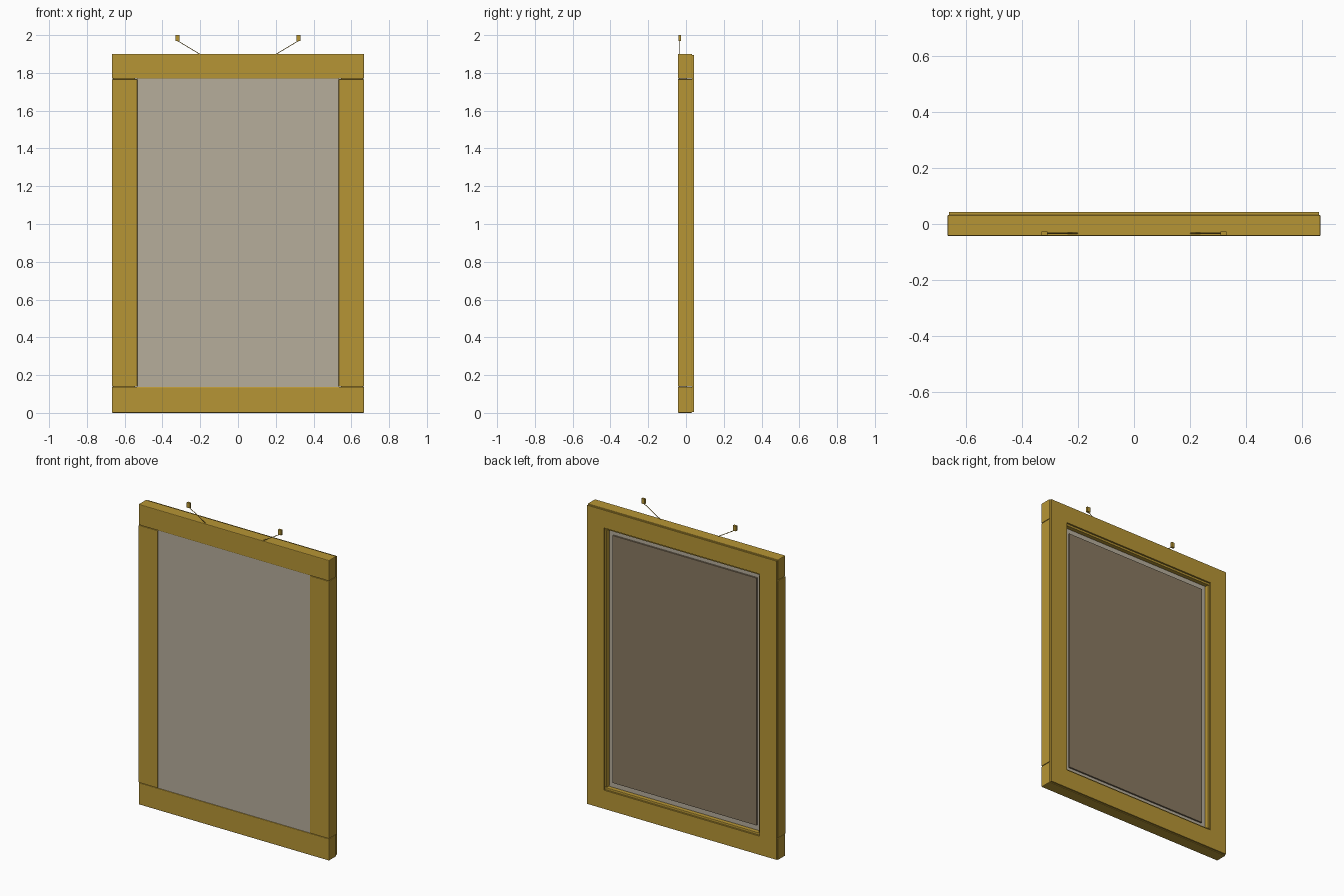
import bpy, bmesh
from mathutils import Vector

if "Cube" in bpy.data.objects:
    bpy.data.objects.remove(bpy.data.objects["Cube"])


def material(name, rgb):
    m = bpy.data.materials.new(name)
    m.diffuse_color = (*rgb, 1)
    m.use_nodes = True
    m.node_tree.nodes["Principled BSDF"].inputs["Base Color"].default_value = m.diffuse_color
    return m


GOLD = material("golden_wood", (0.47, 0.30, 0.035))
BEIGE = material("beige_panel", (0.47, 0.42, 0.33))
BROWN = material("brown_backing", (0.25, 0.19, 0.12))


def finish(name, bm, mat):
    me = bpy.data.meshes.new(name)
    bm.to_mesh(me)
    bm.free()
    me.materials.append(mat)
    ob = bpy.data.objects.new(name, me)
    bpy.context.collection.objects.link(ob)
    return ob


def box(name, x, y, z, mat, bevel=0):
    """Box from (min, max) ranges, with an optional bevel."""
    bm = bmesh.new()
    bmesh.ops.create_cube(bm, size=1)
    for v in bm.verts:
        v.co = Vector([(a + b) / 2 + c * (b - a) for (a, b), c in zip((x, y, z), v.co)])
    if bevel:
        bmesh.ops.bevel(bm, geom=bm.edges[:], offset=bevel, segments=2,
                        profile=0.5, affect='EDGES')
    return finish(name, bm, mat)


def rod(name, a, b, radius, mat):
    a, b = Vector(a), Vector(b)
    bm = bmesh.new()
    bmesh.ops.create_cone(bm, cap_ends=True, segments=8, radius1=radius,
                          radius2=radius, depth=(b - a).length)
    bm.transform((b - a).to_track_quat('Z', 'Y').to_matrix().to_4x4())
    bmesh.ops.translate(bm, verts=bm.verts, vec=(a + b) / 2)
    return finish(name, bm, mat)


W, H = 0.667, 1.90            # half width and height of the frame
FRONT, MID, BACK = -0.0425, 0.032, 0.0425
IN = 0.533                    # half width of the front opening
e = 0.005                     # inset of the rear strips
body, strip = (FRONT, MID), (MID - 0.001, BACK)

# Front rails, and the slightly smaller strips behind them
box("bottom_rail", (-W, W), body, (0, 0.137), GOLD, 0.004)
box("top_rail", (-W, W), body, (1.769, H), GOLD, 0.004)
box("bottom_back_strip", (-W + e, W - e), strip, (e, 0.123), GOLD)
box("top_back_strip", (-W + e, W - e), strip, (1.782, H - e), GOLD)

for side, s in (("left", -1), ("right", 1)):
    def span(a, b):
        return tuple(sorted((s * a, s * b)))
    # Stiles and their rear strips
    box(side + "_stile", span(IN, W), body, (0.139, 1.767), GOLD, 0.003)
    box(side + "_back_strip", span(0.545, W - e), strip, (0.123, 1.782), GOLD)
    # Hanging cord and wall peg
    box(side + "_wall_peg", span(0.309, 0.331), (-0.0405, -0.027), (1.968, 2.0), GOLD)
    rod(side + "_cord", (s * 0.32, -0.033, 1.97), (s * 0.2, -0.033, 1.898), 0.002, GOLD)

# Framed panel with its smaller backing board
box("panel", (-0.535, 0.535), (-0.037, 0.006), (0.135, 1.771), BEIGE)
box("backing_board", (-0.503, 0.503), (0.005, 0.016), (0.17, 1.735), BROWN)
